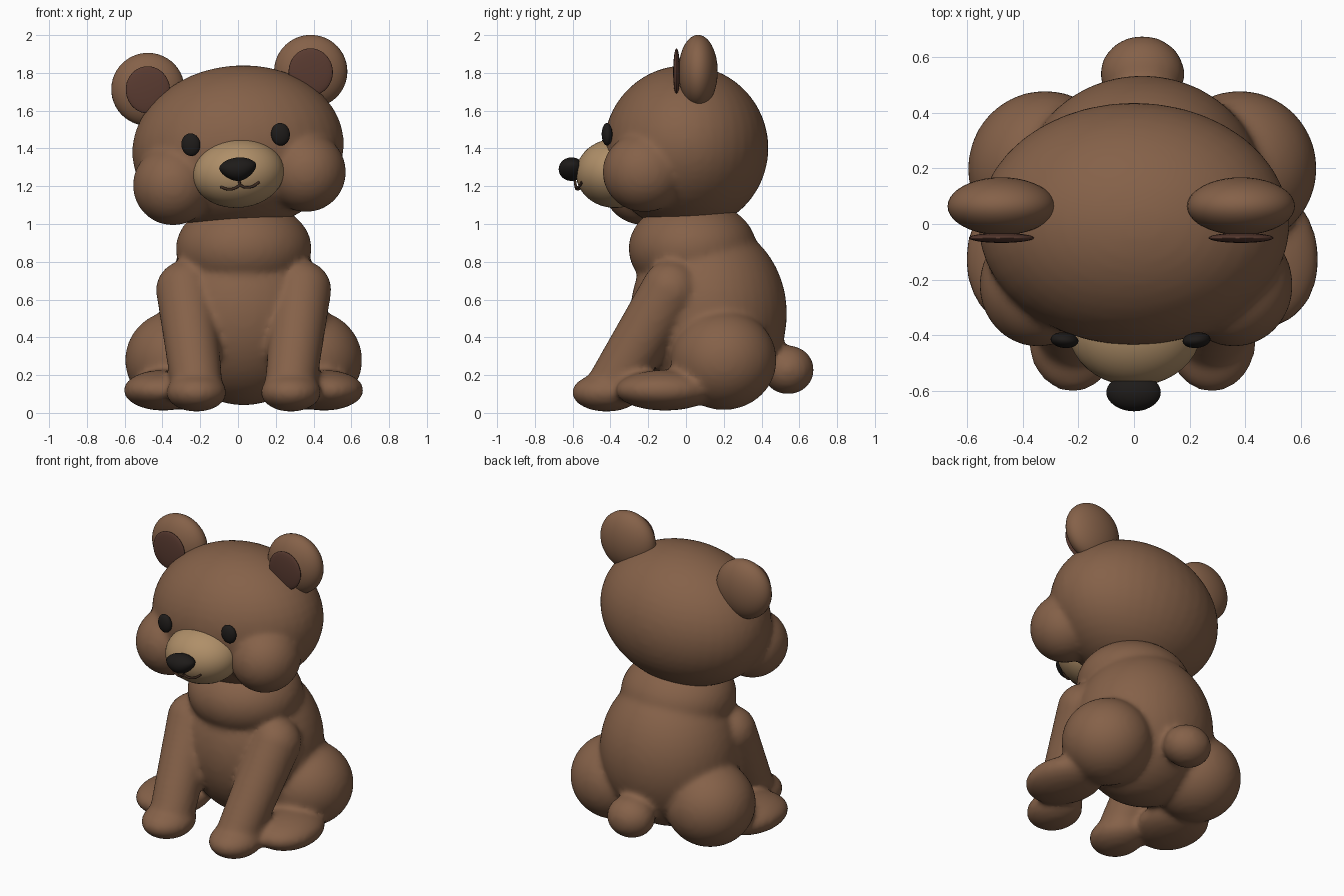
import bpy, bmesh, math
from mathutils import Matrix, Vector

if "Cube" in bpy.data.objects:
    bpy.data.objects.remove(bpy.data.objects["Cube"])

TILT = -0.1  # head leans to one side


def material(name, rgb):
    m = bpy.data.materials.new(name)
    m.diffuse_color = (*rgb, 1)
    m.use_nodes = True
    m.node_tree.nodes["Principled BSDF"].inputs["Base Color"].default_value = m.diffuse_color
    return m


FUR = material("fur", (0.235, 0.12, 0.066))
TAN = material("tan", (0.43, 0.275, 0.14))
DARK = material("dark", (0.013, 0.011, 0.01))
INNER = material("inner_ear", (0.1, 0.043, 0.03))
LINE = material("mouth_line", (0.05, 0.025, 0.015))


def blob(bm, center, radii, tilt=0.0, turn=0.0):
    """Add one ellipsoid to a bmesh."""
    mat = (Matrix.Translation(center) @ Matrix.Rotation(turn, 4, 'Z')
           @ Matrix.Rotation(tilt, 4, 'Y') @ Matrix.Diagonal((*radii, 1)))
    return bmesh.ops.create_uvsphere(bm, u_segments=40, v_segments=24,
                                     radius=1, matrix=mat)["verts"]


def limb(bm, a, b, ra, rb, steps=12):
    """Tapered limb made of overlapping balls."""
    a, b = Vector(a), Vector(b)
    for i in range(steps + 1):
        t = i / steps
        r = ra + (rb - ra) * t
        blob(bm, a.lerp(b, t), (r, r, r))


def finish(bm, name, mat, blend=0):
    me = bpy.data.meshes.new(name)
    bm.to_mesh(me)
    bm.free()
    ob = bpy.data.objects.new(name, me)
    bpy.context.collection.objects.link(ob)
    me.materials.append(mat)
    for p in me.polygons:
        p.use_smooth = True
    if blend:
        # fuse overlapping volumes and soften the joins
        rm = ob.modifiers.new("fuse", 'REMESH')
        rm.mode = 'VOXEL'
        rm.voxel_size = 0.018
        rm.use_smooth_shade = True
        sm = ob.modifiers.new("soften", 'SMOOTH')
        sm.factor = 0.5
        sm.iterations = blend
    return ob


def ellipsoid(name, mat, center, radii, tilt=0.0, turn=0.0):
    bm = bmesh.new()
    blob(bm, center, radii, tilt, turn)
    return finish(bm, name, mat)


# Body: torso, chest, tail, haunches, hind feet, front legs
X = 0.03
bm = bmesh.new()
blob(bm, (X, 0.12, 0.525), (0.44, 0.415, 0.485))
blob(bm, (X, 0.035, 0.87), (0.36, 0.34, 0.26))
blob(bm, (X, 0.54, 0.228), (0.153, 0.138, 0.13))
for s in (-1, 1):
    blob(bm, (X + s * 0.35, 0.2, 0.28), (0.278, 0.28, 0.265))
    blob(bm, (X + s * 0.425, -0.11, 0.12), (0.21, 0.265, 0.108), turn=s * 0.15)
    limb(bm, (X + s * 0.308, -0.08, 0.65), (X + s * 0.25, -0.38, 0.16), 0.157, 0.138)
    blob(bm, (X + s * 0.25, -0.42, 0.108), (0.16, 0.185, 0.102))
finish(bm, "body", FUR, 10)

# Head with cheeks
bm = bmesh.new()
blob(bm, (0, 0, 1.402), (0.562, 0.437, 0.437), TILT)
blob(bm, (-0.345, -0.22, 1.205), (0.212, 0.222, 0.212))
blob(bm, (0.36, -0.22, 1.275), (0.212, 0.222, 0.212))
finish(bm, "head", FUR, 8)

# Ears, inner ears and eyes
for side, ex, ez, yx, yz in (("left", -0.477, 1.713, -0.25, 1.42),
                             ("right", 0.385, 1.808, 0.225, 1.475)):
    ellipsoid(side + "_ear", FUR, (ex, 0.064, ez), (0.194, 0.104, 0.193), TILT)
    ellipsoid(side + "_inner_ear", INNER, (ex, -0.05, ez - 0.003), (0.117, 0.018, 0.125), TILT)
    ellipsoid(side + "_eye", DARK, (yx, -0.418, yz), (0.05, 0.028, 0.06), TILT,
              math.copysign(0.1, yx))

# Muzzle
ellipsoid("muzzle", TAN, (0.003, -0.375, 1.268), (0.242, 0.208, 0.182), TILT)

# Nose: narrower toward the bottom
bm = bmesh.new()
for v in blob(bm, (0, 0, 0), (0.095, 0.068, 0.062)):
    v.co.x *= 1 + 4.5 * min(v.co.z, 0.02)
nose = finish(bm, "nose", DARK)
nose.location = (0, -0.606, 1.29)
nose.rotation_euler = (0, TILT, 0)

# Mouth: one stem and two curls
cu = bpy.data.curves.new("mouth", 'CURVE')
cu.dimensions = '3D'
cu.bevel_depth = 0.007
cu.bevel_resolution = 3
cu.use_fill_caps = True
for path in ([(0, -0.59, 1.25), (0.006, -0.588, 1.23), (0.01, -0.585, 1.207)],
             [(0.01, -0.585, 1.207), (-0.015, -0.582, 1.19), (-0.05, -0.572, 1.184), (-0.092, -0.553, 1.196)],
             [(0.01, -0.585, 1.207), (0.035, -0.58, 1.195), (0.075, -0.567, 1.198), (0.112, -0.55, 1.222)]):
    sp = cu.splines.new('BEZIER')
    sp.bezier_points.add(len(path) - 1)
    for p, co in zip(sp.bezier_points, path):
        p.co = co
        p.handle_left_type = p.handle_right_type = 'AUTO'
cu.materials.append(LINE)
bpy.context.collection.objects.link(bpy.data.objects.new("mouth", cu))
